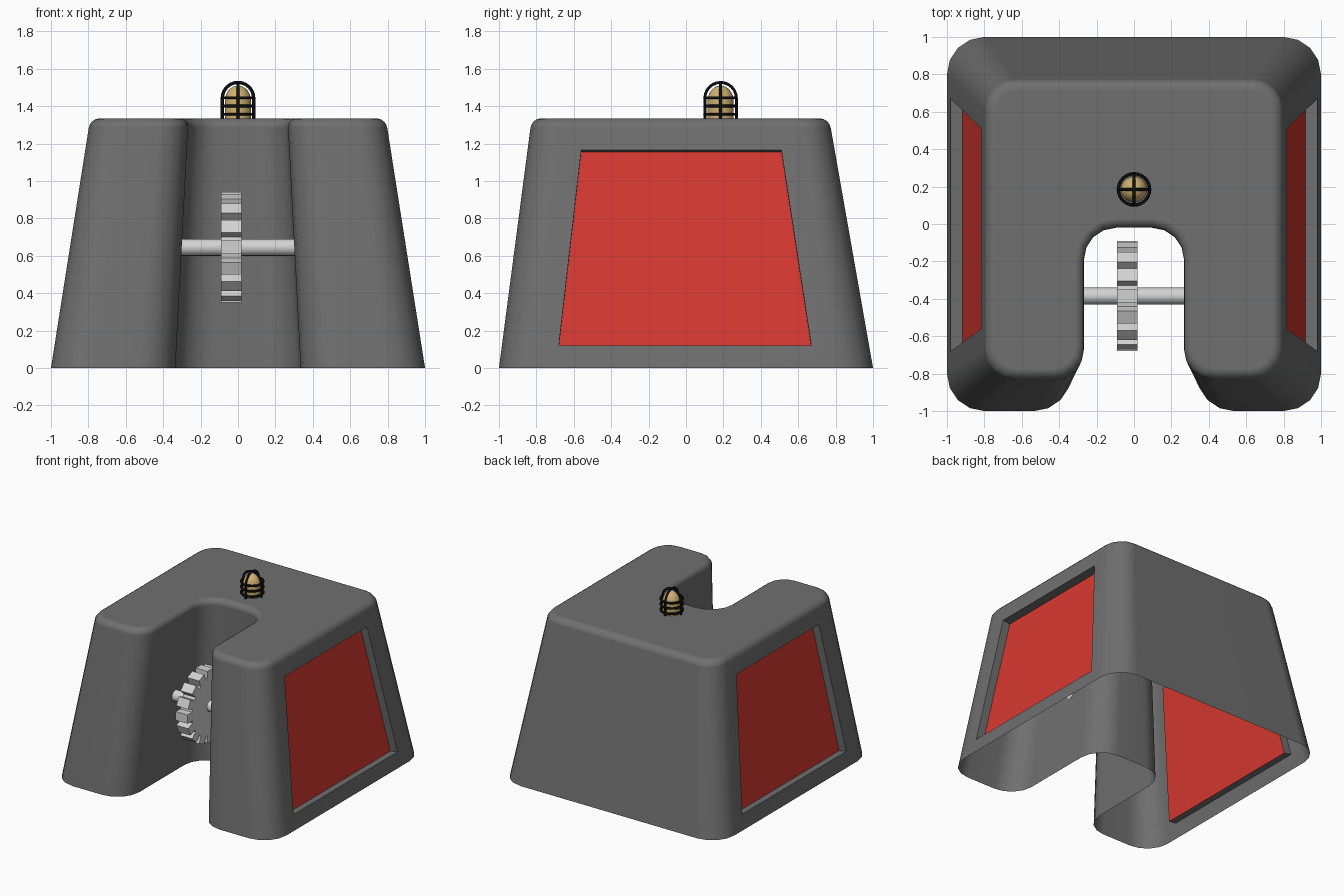
import bpy, bmesh
from math import sin, cos, pi, radians
from mathutils import Vector

if "Cube" in bpy.data.objects:
    bpy.data.objects.remove(bpy.data.objects["Cube"])


def material(name, rgb):
    m = bpy.data.materials.new(name)
    m.use_nodes = True
    m.diffuse_color = (*rgb, 1)
    m.node_tree.nodes["Principled BSDF"].inputs["Base Color"].default_value = (*rgb, 1)
    return m


GREY = material("housing grey", (0.16, 0.16, 0.16))
RED = material("panel red", (0.68, 0.04, 0.03))
STEEL = material("light steel", (0.65, 0.65, 0.65))
AMBER = material("lamp amber", (0.62, 0.43, 0.16))
BLACK = material("cage black", (0.004, 0.004, 0.004))


def finish(name, bm, *mats):
    mesh = bpy.data.meshes.new(name)
    bm.to_mesh(mesh)
    bm.free()
    ob = bpy.data.objects.new(name, mesh)
    bpy.context.collection.objects.link(ob)
    for m in mats:
        mesh.materials.append(m)
    bpy.ops.object.select_all(action="DESELECT")
    ob.select_set(True)
    bpy.context.view_layer.objects.active = ob
    bpy.ops.object.shade_smooth_by_angle(angle=radians(32))
    return ob


# Housing: tapered U-shaped shell, open underneath, with a rounded top rim
TOP, RIM, SEG = 1.335, 0.05, 4


def mix(a, b, t):
    return a + (b - a) * t


def outline(z, inset):
    t = z / TOP
    x = mix(1, 0.79, t) - inset
    front, back = mix(-1, -0.825, t) + inset, mix(1, 0.765, t) - inset
    nx, ny = mix(0.335, 0.265, t) + inset, -0.02 + inset
    convex, concave = mix(0.2, 0.16, t) - inset * 0.8, mix(0.2, 0.17, t) + inset
    half = [(nx, ny, concave), (nx, front, convex), (x, front, convex), (x, back, convex)]
    corners = half + [(-px, py, r) for px, py, r in reversed(half)]
    points = []
    for i, (px, py, r) in enumerate(corners):
        c = Vector((px, py, z))
        before = (Vector((*corners[i - 1][:2], z)) - c).normalized()
        after = (Vector((*corners[(i + 1) % len(corners)][:2], z)) - c).normalized()
        for k in range(SEG + 1):
            a = pi / 2 * k / SEG
            points.append(c + r * (before * (1 - sin(a)) + after * (1 - cos(a))))
    return points


levels = [(0, 0)]
for k in range(5):
    a = pi / 2 * k / 4
    levels.append((TOP - RIM * (1 - sin(a)), RIM * (1 - cos(a))))

bm = bmesh.new()
rings = [[bm.verts.new(p) for p in outline(z, d)] for z, d in levels]
n = len(rings[0])
for low, high in zip(rings, rings[1:]):
    for i in range(n):
        j = (i + 1) % n
        bm.faces.new((low[i], low[j], high[j], high[i]))
bm.faces.new(rings[-1])
bm.normal_update()

# Recessed side panels
sides = [f for f in bm.faces if abs(f.normal.x) > 0.9 and f.calc_area() > 1.5]
for face in sides:
    if abs(face.calc_center_median().x) < 0.6:
        continue
    normal = face.normal.copy()
    origin = face.verts[0].co.copy()
    loop = list(face.verts)
    opening, floor = [], []
    for v in loop:
        upper = v.co.z > 0.5
        z = 1.165 if upper else 0.12
        y = (0.51 if upper else 0.67) if v.co.y > 0 else (-0.56 if upper else -0.68)
        x = origin.x - (normal.z * (z - origin.z)) / normal.x
        p = Vector((x, y, z))
        opening.append(bm.verts.new(p))
        floor.append(bm.verts.new(p - normal * 0.066))
    bm.faces.remove(face)
    for i in range(4):
        j = (i + 1) % 4
        bm.faces.new((loop[i], loop[j], opening[j], opening[i]))
        bm.faces.new((opening[i], opening[j], floor[j], floor[i]))
    bm.faces.new(floor).material_index = 1
housing = finish("housing", bm, GREY, RED)
housing.modifiers.new("even shading", "WEIGHTED_NORMAL").keep_sharp = True

# Toothed wheel on a cross axle
HUB = Vector((0, -0.385, 0.645))
TEETH, ROOT, TIP = 16, 0.235, 0.295
bm = bmesh.new()
profile = []
for i in range(TEETH):
    mid = 2 * pi * i / TEETH
    for r, w in ((ROOT, -0.036), (TIP, -0.036), (TIP, 0.036), (ROOT, 0.036)):
        profile.append((-w * sin(mid) + r * cos(mid), w * cos(mid) + r * sin(mid)))
left, right = [[bm.verts.new(HUB + Vector((x, a, b))) for a, b in profile] for x in (-0.09, 0.018)]
bm.faces.new(left)
bm.faces.new(right)
for i in range(len(left)):
    j = (i + 1) % len(left)
    bm.faces.new((left[i], left[j], right[j], right[i]))
bmesh.ops.recalc_face_normals(bm, faces=bm.faces)
wheel = finish("toothed_wheel", bm, STEEL)

bpy.ops.mesh.primitive_cylinder_add(vertices=20, radius=0.045, depth=0.61, location=HUB,
                                    rotation=(0, pi / 2, 0))
axle = bpy.context.object
axle.name = "axle"
axle.data.materials.append(STEEL)
bpy.ops.object.shade_smooth_by_angle(angle=radians(32))

# Lamp bulb: revolved dome
LAMP = Vector((0, 0.185, TOP))
bm = bmesh.new()
dome = [(0.07, -0.005)] + [(0.07 * cos(pi / 2 * k / 8), 0.09 + 0.085 * sin(pi / 2 * k / 8))
                           for k in range(9)]
verts = [bm.verts.new(LAMP + Vector((r, 0, z))) for r, z in dome]
edges = [bm.edges.new(pair) for pair in zip(verts, verts[1:])]
bmesh.ops.spin(bm, geom=verts + edges, cent=LAMP, axis=(0, 0, 1), angle=2 * pi, steps=24)
bmesh.ops.remove_doubles(bm, verts=bm.verts, dist=0.0005)
bmesh.ops.recalc_face_normals(bm, faces=bm.faces)
finish("lamp_bulb", bm, AMBER)


# Lamp cage: hoops and two crossing arches
def wire(name, points, closed):
    curve = bpy.data.curves.new(name, "CURVE")
    curve.dimensions = "3D"
    curve.bevel_depth = 0.009
    curve.bevel_resolution = 1
    spline = curve.splines.new("POLY")
    spline.points.add(len(points) - 1)
    for p, co in zip(spline.points, points):
        p.co = (*(LAMP + Vector(co)), 1)
    spline.use_cyclic_u = closed
    curve.materials.append(BLACK)
    bpy.context.collection.objects.link(bpy.data.objects.new(name, curve))


CAGE = 0.084
for i, z in enumerate((0.022, 0.066, 0.11)):
    wire(f"cage_hoop_{i + 1}", [(CAGE * cos(pi * k / 12), CAGE * sin(pi * k / 12), z)
                                for k in range(24)], True)
arch = [(CAGE, 0)] + [(CAGE * cos(pi * k / 12), 0.108 + CAGE * sin(pi * k / 12))
                      for k in range(13)] + [(-CAGE, 0)]
wire("cage_arch_across", [(a, 0, z) for a, z in arch], False)
wire("cage_arch_along", [(0, a, z) for a, z in arch], False)
